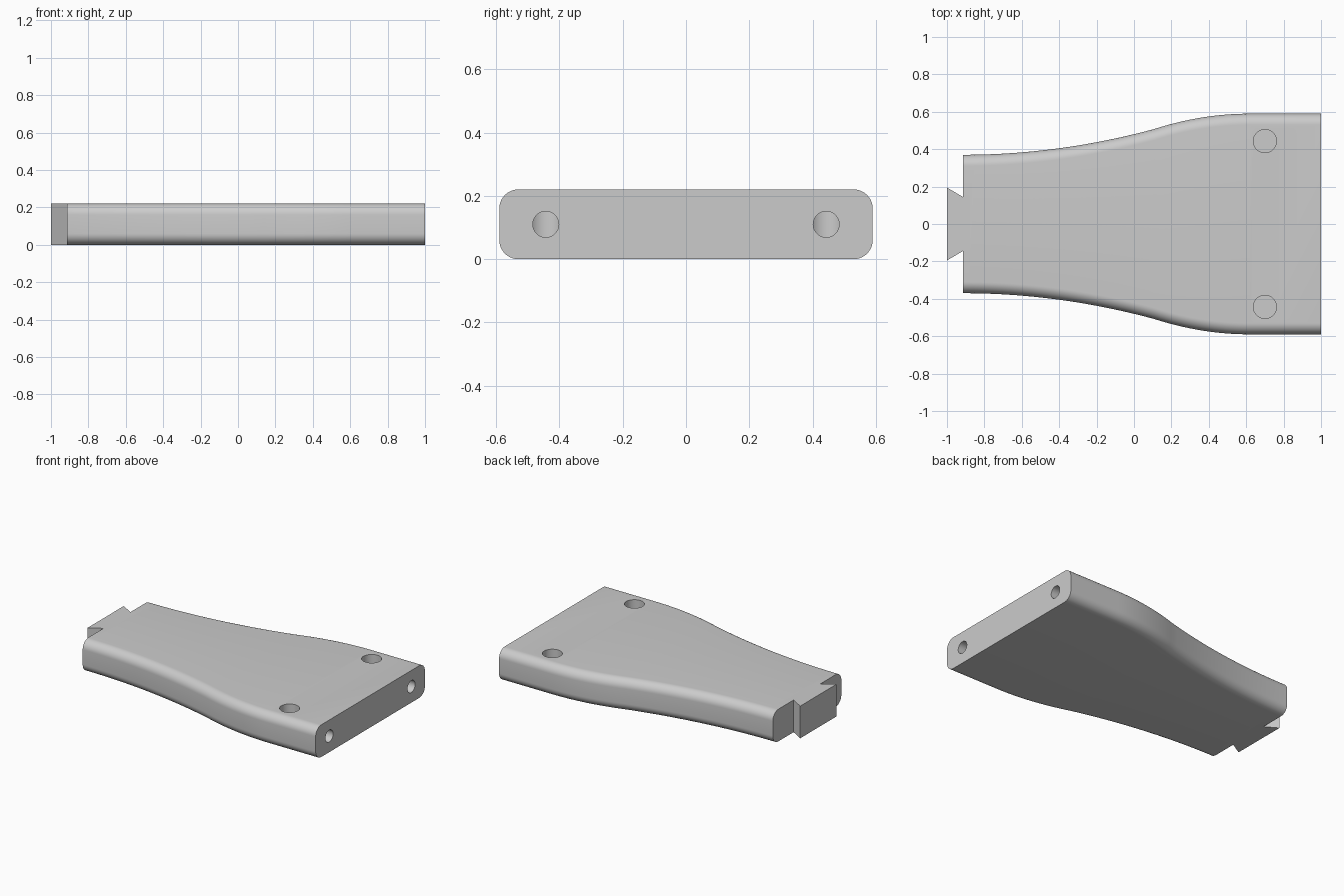
import bpy, bmesh, math

HEIGHT, FILLET = 0.22, 0.06
NECK_X, END_X = -0.915, 1.0
HOLE_X, HOLE_Y = 0.70, 0.443

if "Cube" in bpy.data.objects:
    bpy.data.objects.remove(bpy.data.objects["Cube"], do_unlink=True)

grey = bpy.data.materials.new("plain_grey")
grey.use_nodes = True
colour = (0.6, 0.6, 0.6, 1)
grey.diffuse_color = colour
grey.node_tree.nodes["Principled BSDF"].inputs["Base Color"].default_value = colour


def make_object(name, bm):
    bmesh.ops.recalc_face_normals(bm, faces=bm.faces)
    mesh = bpy.data.meshes.new(name)
    bm.to_mesh(mesh)
    bm.free()
    mesh.materials.append(grey)
    obj = bpy.data.objects.new(name, mesh)
    bpy.context.collection.objects.link(obj)
    return obj


def half_width(x):
    """Flowing side outline: hollow curve, then rounded shoulder, then straight."""
    if x < 0.1:
        return 0.37 + (x - NECK_X) ** 2 / 7.6
    return 0.59 - 0.314 * max(0.62 - x, 0) ** 2


def section(w):
    """Rounded rectangle of half width w in the y-z plane."""
    corners = [(w, HEIGHT, 0), (-w, HEIGHT, 90), (-w, 0, 180), (w, 0, 270)]
    points = []
    for y, z, start in corners:
        cy = y - math.copysign(FILLET, y)
        cz = HEIGHT - FILLET if z else FILLET
        for i in range(11):
            a = math.radians(start + 9 * i)
            points.append((cy + FILLET * math.cos(a), cz + FILLET * math.sin(a)))
    return points


# Body: rounded sections lofted along the length
bm = bmesh.new()
stations = [NECK_X + (0.62 - NECK_X) * i / 48 for i in range(49)] + [END_X]
rings = [[bm.verts.new((x, y, z)) for y, z in section(half_width(x))] for x in stations]
for a, b in zip(rings, rings[1:]):
    for i in range(len(a)):
        j = (i + 1) % len(a)
        bm.faces.new((a[i], a[j], b[j], b[i]))
bm.faces.new(rings[0])
bm.faces.new(rings[-1])
body = make_object("body", bm)

# Dovetail tongue, running slightly into the body
bm = bmesh.new()
outline = [(-1, 0.195), (-1, -0.195), (NECK_X, -0.145), (-0.88, -0.145),
           (-0.88, 0.145), (NECK_X, 0.145)]
base = bm.faces.new([bm.verts.new((x, y, 0)) for x, y in outline])
top = bmesh.ops.extrude_face_region(bm, geom=[base])["geom"]
bmesh.ops.translate(bm, vec=(0, 0, HEIGHT),
                    verts=[v for v in top if isinstance(v, bmesh.types.BMVert)])
tongue = make_object("dovetail_tongue", bm)


def drill(name, radius, depth, location, along_x=False):
    bm = bmesh.new()
    bmesh.ops.create_cone(bm, cap_ends=True, segments=40, radius1=radius,
                          radius2=radius, depth=depth)
    obj = make_object(name, bm)
    obj.location = location
    obj.rotation_euler.y = math.pi / 2 if along_x else 0
    return obj


# Blind pockets in the top, met by bolt holes from the wide end
tools = [(tongue, "UNION")]
for side, y in (("left", HOLE_Y), ("right", -HOLE_Y)):
    tools.append((drill("pocket_" + side, 0.062, 0.24, (HOLE_X, y, 0.16)), "DIFFERENCE"))
    tools.append((drill("bolt_hole_" + side, 0.041, 0.36,
                        (HOLE_X + 0.18, y, HEIGHT / 2), True), "DIFFERENCE"))

bpy.context.view_layer.objects.active = body
body.select_set(True)
for tool, operation in tools:
    mod = body.modifiers.new(tool.name, "BOOLEAN")
    mod.operation, mod.object, mod.solver = operation, tool, "EXACT"
    bpy.ops.object.modifier_apply(modifier=mod.name)
    bpy.data.objects.remove(tool, do_unlink=True)

bpy.ops.object.shade_smooth_by_angle(angle=math.radians(30))
